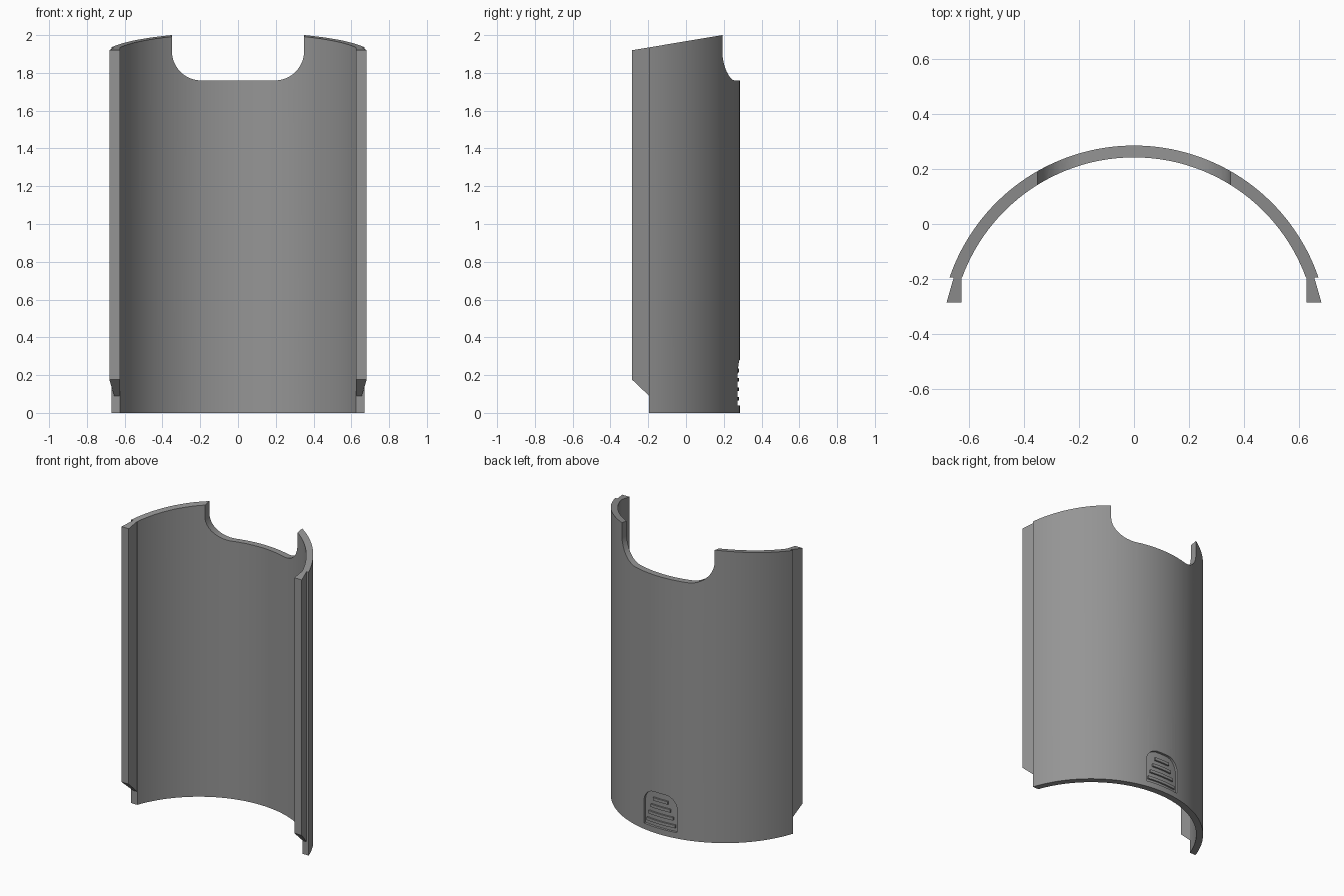
import bpy, bmesh, math

if "Cube" in bpy.data.objects:
    bpy.data.objects.remove(bpy.data.objects["Cube"])

R_OUT, R_IN, CY = 0.708, 0.665, -0.423   # concentric wall arcs and their centre
Y_END, Y_FRONT = -0.195, -0.285          # wall end and rail front

grey = bpy.data.materials.new("grey plastic")
grey.diffuse_color = (0.30, 0.30, 0.30, 1)
grey.use_nodes = True
grey.node_tree.nodes["Principled BSDF"].inputs["Base Color"].default_value = grey.diffuse_color


def top_z(y):
    """Sloping top edge, rising towards the back."""
    return 1.92 + 0.168 * (y - Y_FRONT)


def loft(name, start, end):
    """Closed solid between two matching outlines."""
    bm = bmesh.new()
    a = [bm.verts.new(p) for p in start]
    b = [bm.verts.new(p) for p in end]
    n = len(a)
    bm.faces.new(a)
    bm.faces.new(b[::-1])
    for i in range(n):
        j = (i + 1) % n
        bm.faces.new((a[i], b[i], b[j], a[j]))
    return finish(name, bm)


def finish(name, bm):
    bmesh.ops.recalc_face_normals(bm, faces=bm.faces)
    me = bpy.data.meshes.new(name)
    bm.to_mesh(me)
    bm.free()
    me.materials.append(grey)
    ob = bpy.data.objects.new(name, me)
    bpy.context.collection.objects.link(ob)
    return ob


def curved_panel(name, half, z_low, z_high, r_in, r_out, cols=32):
    """Thin panel that follows the wall curve; z_high is a function of x."""
    bm = bmesh.new()
    rings = []
    for i in range(cols + 1):
        x = -half * math.cos(math.pi * i / cols)
        yi, yo = (CY + math.sqrt(r * r - x * x) for r in (r_in, r_out))
        zt = z_high(x)
        rings.append([bm.verts.new(p) for p in
                      ((x, yi, z_low), (x, yo, z_low), (x, yo, zt), (x, yi, zt))])
    for p, q in zip(rings, rings[1:]):
        for k in range(4):
            m = (k + 1) % 4
            bm.faces.new((p[k], p[m], q[m], q[k]))
    bm.faces.new(rings[0])
    bm.faces.new(rings[-1][::-1])
    return finish(name, bm)


def cut(ob, cutter):
    mod = ob.modifiers.new("cut", 'BOOLEAN')
    mod.operation, mod.solver, mod.object = 'DIFFERENCE', 'EXACT', cutter
    dg = bpy.context.evaluated_depsgraph_get()
    me = bpy.data.meshes.new_from_object(ob.evaluated_get(dg))
    ob.modifiers.clear()
    ob.data = me
    bpy.data.objects.remove(cutter)


def arc(r, n=64):
    end = math.acos((Y_END - CY) / r)
    return [(r * math.sin(t), CY + r * math.cos(t))
            for t in (end * (2 * i / n - 1) for i in range(n + 1))]


# Curved wall
section = arc(R_OUT) + arc(R_IN)[::-1]
wall = loft("curved_wall", [(x, y, 0) for x, y in section],
            [(x, y, top_z(y)) for x, y in section])

# Rounded notch in the top edge
W, Z, R = 0.35, 1.76, 0.155
half = [(W - R + R * math.sin(t), Z + R - R * math.cos(t))
        for t in (math.pi / 2 * i / 12 for i in range(13))] + [(W, 2.3)]
outline = half + [(-x, z) for x, z in half[::-1]]
cut(wall, loft("notch_cutter", [(x, -0.1, z) for x, z in outline],
               [(x, 0.6, z) for x, z in outline]))

# Thumb recess low on the back
PW, PZ, PR = 0.125, 0.28, 0.085


def recess_top(x):
    d = max(0, abs(x) - (PW - PR))
    return PZ - PR + math.sqrt(max(0, PR * PR - d * d))


cut(wall, curved_panel("recess_cutter", PW, 0.04, recess_top, 0.692, 0.76))

# Grip ribs inside the recess
for i, w in enumerate((0.108, 0.092, 0.074, 0.056)):
    z = 0.075 + 0.05 * i
    curved_panel(f"grip_rib_{i + 1}", w, z - 0.01, lambda x, z=z: z + 0.01,
                 0.688, 0.703, 10)

# Side rails along both front edges, with sloping lower ends
for side, label in ((-1, "left"), (1, "right")):
    prof = [(0.626, Y_END), (0.655, Y_END), (0.681, Y_FRONT), (0.626, Y_FRONT)]
    loft(label + "_rail",
         [(side * x, y, 0.09 + (Y_END - y) * 0.95) for x, y in prof],
         [(side * x, y, top_z(y)) for x, y in prof])

# Smooth shading with crisp edges
for ob in bpy.context.collection.objects:
    ob.data.shade_smooth()
    ob.data.set_sharp_from_angle(angle=math.radians(30))
